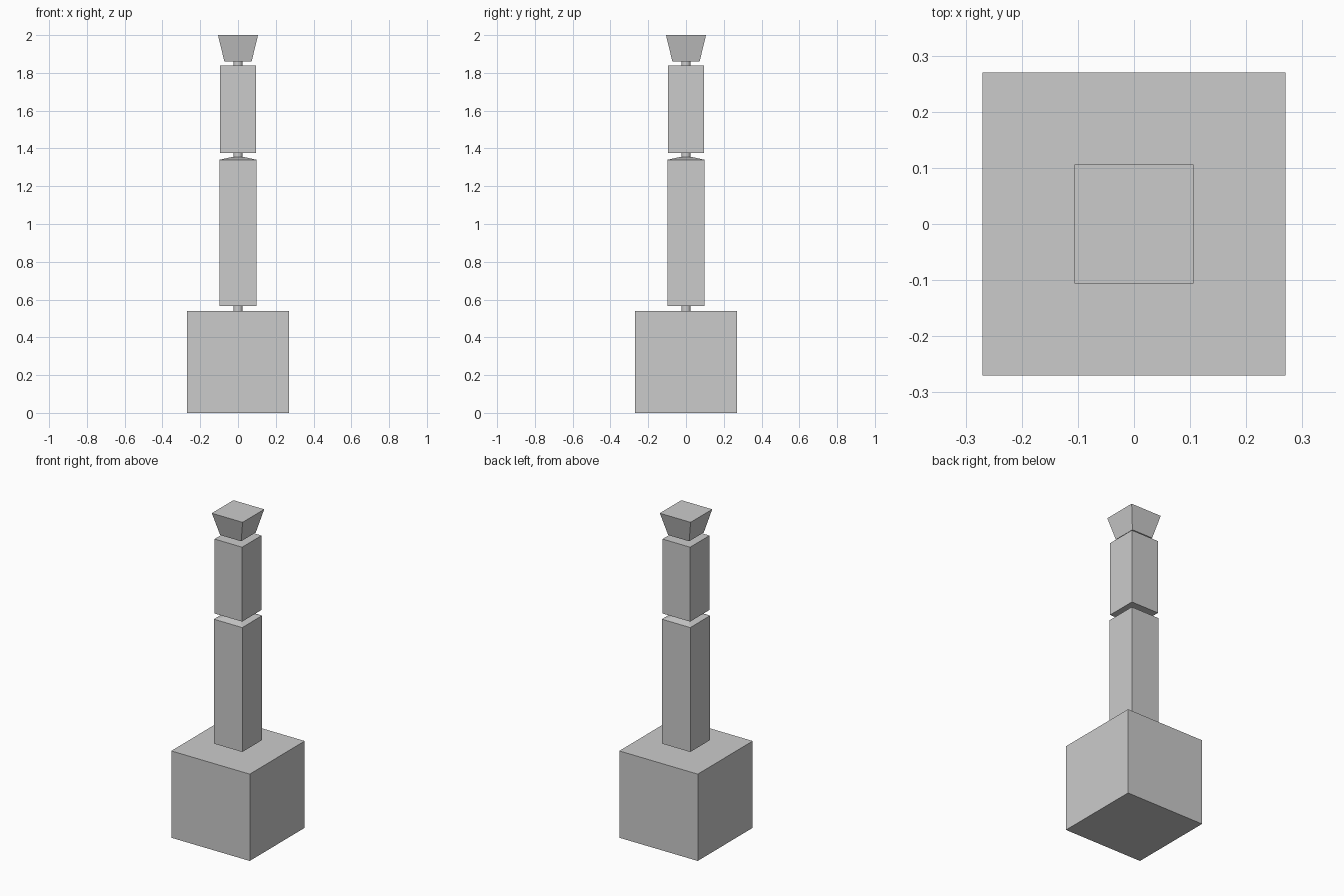
import bpy
import bmesh

if "Cube" in bpy.data.objects:
    bpy.data.objects.remove(bpy.data.objects["Cube"])

grey = bpy.data.materials.new("light_grey")
grey.diffuse_color = (0.6, 0.6, 0.6, 1)
grey.use_nodes = True
grey.node_tree.nodes["Principled BSDF"].inputs["Base Color"].default_value = grey.diffuse_color


def finish(name, bm):
    bmesh.ops.recalc_face_normals(bm, faces=bm.faces)
    mesh = bpy.data.meshes.new(name)
    bm.to_mesh(mesh)
    bm.free()
    mesh.materials.append(grey)
    obj = bpy.data.objects.new(name, mesh)
    bpy.context.collection.objects.link(obj)
    return obj


def square_stack(name, levels):
    """Square solid lofted through (half width, height) levels."""
    bm = bmesh.new()
    rings = [[bm.verts.new((sx * h, sy * h, z))
              for sx, sy in ((-1, -1), (1, -1), (1, 1), (-1, 1))]
             for h, z in levels]
    for a, b in zip(rings, rings[1:]):
        for i in range(4):
            j = (i + 1) % 4
            bm.faces.new((a[i], a[j], b[j], b[i]))
    bm.faces.new(rings[0][::-1])
    bm.faces.new(rings[-1])
    return finish(name, bm)


def pin(name, z0, z1, radius=0.025):
    """Short round pin joining two blocks."""
    bpy.ops.mesh.primitive_cylinder_add(vertices=24, radius=radius, depth=z1 - z0,
                                        location=(0, 0, (z0 + z1) / 2))
    obj = bpy.context.object
    obj.name = name
    obj.data.materials.append(grey)
    bpy.ops.object.shade_smooth_by_angle()


# Base cube, shafts and flared cap
square_stack("base_block", [(0.27, 0), (0.27, 0.54)])
square_stack("lower_shaft", [(0.098, 0.566), (0.098, 1.34), (0.025, 1.356)])
square_stack("upper_shaft", [(0.095, 1.375), (0.095, 1.838)])
square_stack("flared_cap", [(0.072, 1.86), (0.106, 2.0)])

# Pins in the gaps between blocks
pin("lower_pin", 0.54, 0.566)
pin("middle_pin", 1.35, 1.375)
pin("upper_pin", 1.838, 1.86)
